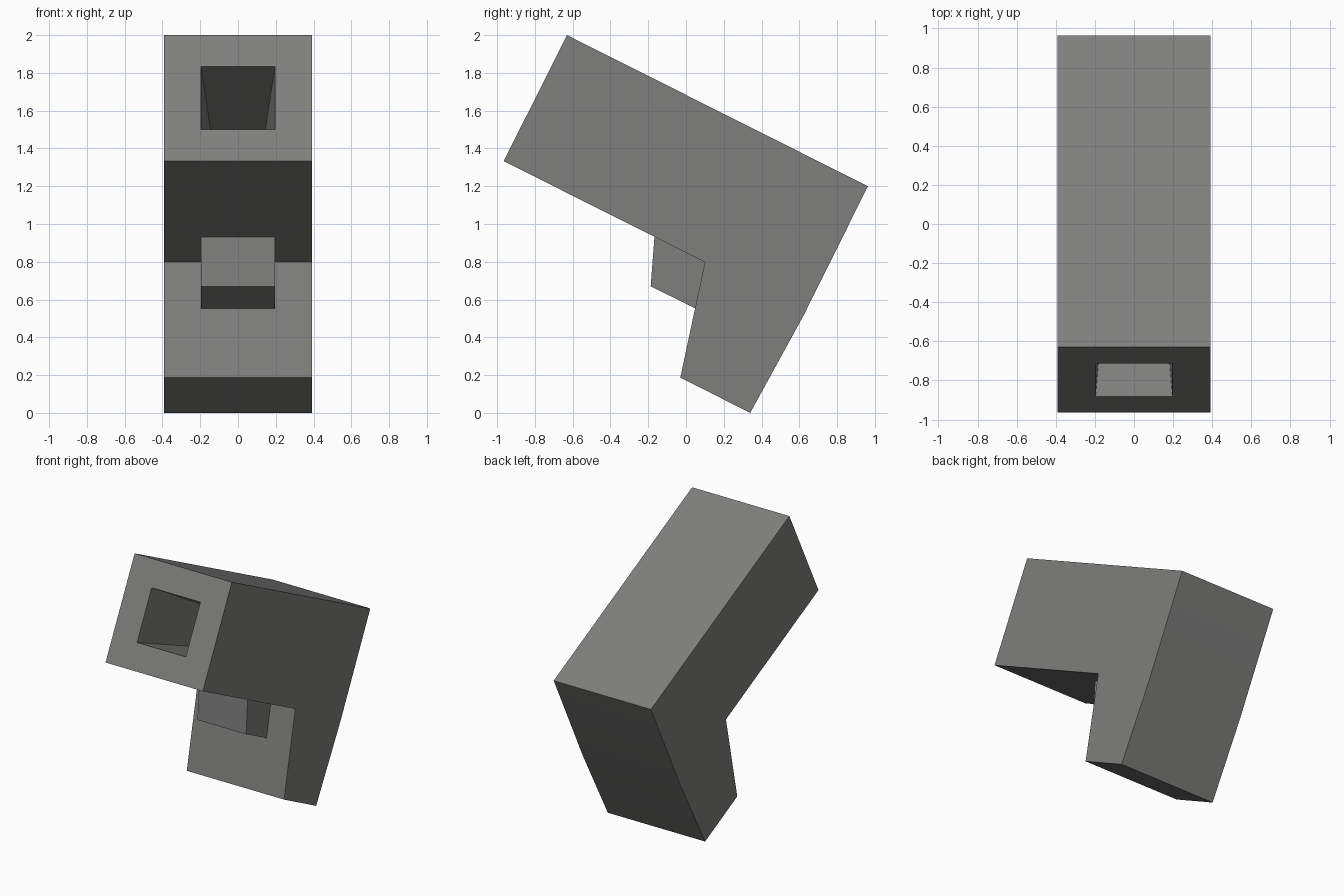
import bpy, bmesh, math
from mathutils import Vector

if "Cube" in bpy.data.objects:
    bpy.data.objects.remove(bpy.data.objects["Cube"])

dark_grey = bpy.data.materials.new("dark_grey")
dark_grey.diffuse_color = (0.21, 0.21, 0.205, 1)
dark_grey.use_nodes = True
dark_grey.node_tree.nodes["Principled BSDF"].inputs["Base Color"].default_value = dark_grey.diffuse_color


def extrude_profile(name, profile, half_width):
    """Prism from a (y, z) side profile, symmetric about x = 0."""
    bm = bmesh.new()
    face = bm.faces.new([bm.verts.new((-half_width, y, z)) for y, z in profile])
    ext = bmesh.ops.extrude_face_region(bm, geom=[face], use_keep_orig=True)
    moved = [v for v in ext["geom"] if isinstance(v, bmesh.types.BMVert)]
    bmesh.ops.translate(bm, verts=moved, vec=(2 * half_width, 0, 0))
    bmesh.ops.recalc_face_normals(bm, faces=bm.faces)
    return name, bm


def inset_scaled(bm, face, factor, offset):
    """Inset a face, scale it about its centre and shift it."""
    bmesh.ops.inset_individual(bm, faces=[face], thickness=0.001)
    c = face.calc_center_median()
    size = [(v, v.co - c) for v in face.verts]
    for v, d in size:
        v.co = c + d * factor + offset


def finish(name, bm):
    mesh = bpy.data.meshes.new(name)
    bm.to_mesh(mesh)
    bm.free()
    mesh.materials.append(dark_grey)
    obj = bpy.data.objects.new(name, mesh)
    bpy.context.collection.objects.link(obj)
    # Soften only the slight bend down the back of the grip
    bpy.ops.object.select_all(action='DESELECT')
    obj.select_set(True)
    bpy.context.view_layer.objects.active = obj
    bpy.ops.object.shade_smooth_by_angle(angle=math.radians(20))
    return obj


# Tilted barrel and grip in one piece
name, body = extrude_profile("barrel_and_grip", [
    (-0.63, 2.0), (0.963, 1.2), (0.625, 0.52), (0.34, 0.0),
    (-0.03, 0.187), (0.10, 0.798), (-0.965, 1.333)], 0.392)

# Tapered square bore in the muzzle face
body.faces.ensure_lookup_table()
muzzle = min(body.faces, key=lambda f: f.normal.y - f.normal.z)
inward = -Vector(muzzle.normal)
inset_scaled(body, muzzle, 0.502, Vector((0, 0, 0)))
inset_scaled(body, muzzle, 0.64, inward * 0.9)
finish(name, body)

# Narrow trigger block in the corner below the barrel
finish(*extrude_profile("trigger_block", [
    (-0.167, 0.933), (0.10, 0.798), (0.05, 0.553), (-0.187, 0.67)], 0.196))
